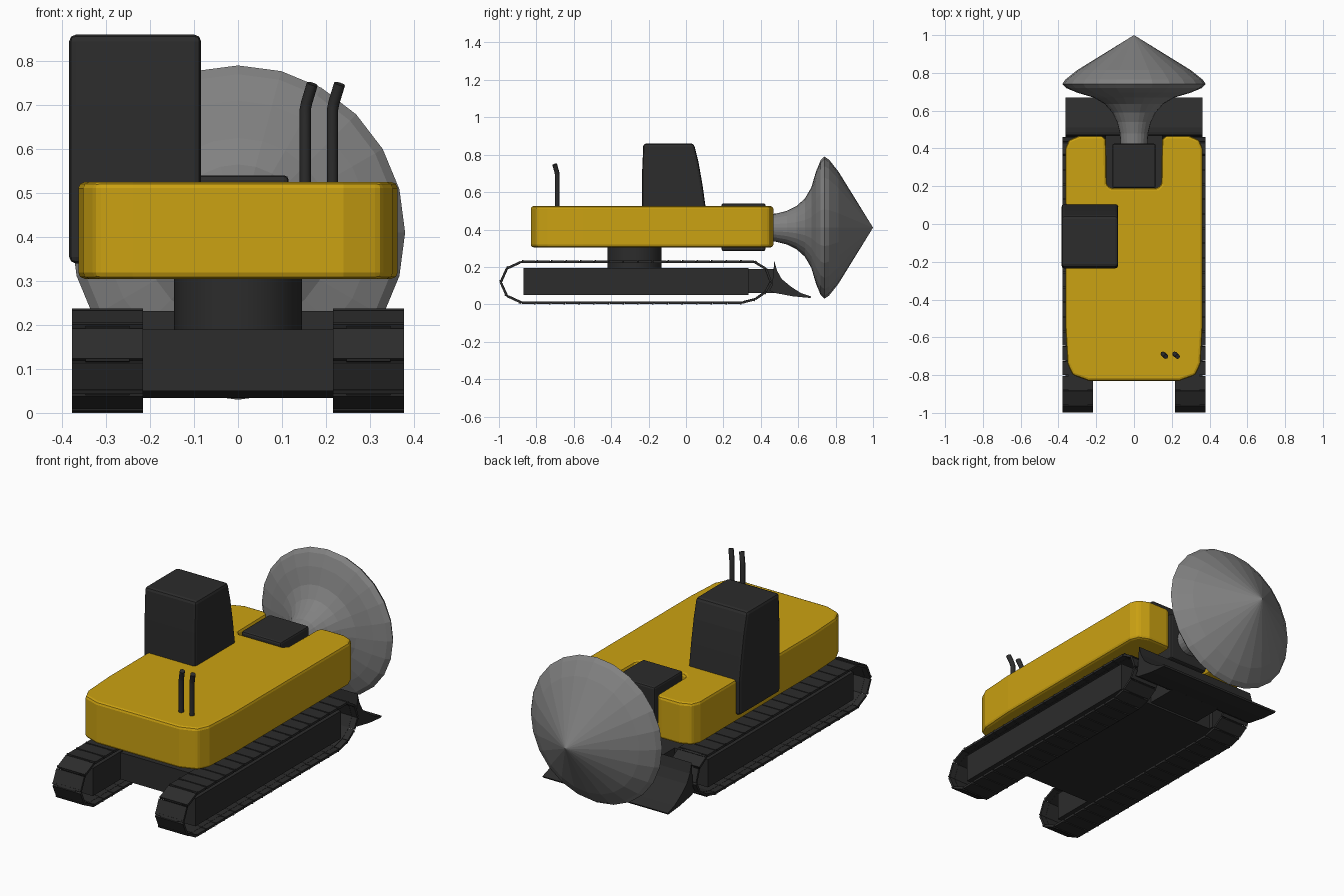
import bpy, bmesh, math
from mathutils import Vector, Matrix

if "Cube" in bpy.data.objects:
    bpy.data.objects.remove(bpy.data.objects["Cube"])


def material(name, rgb):
    m = bpy.data.materials.new(name)
    m.diffuse_color = (*rgb, 1)
    m.use_nodes = True
    m.node_tree.nodes["Principled BSDF"].inputs["Base Color"].default_value = m.diffuse_color
    return m


YELLOW = material("yellow_paint", (0.6, 0.36, 0.006))
DARK = material("dark_steel", (0.025, 0.025, 0.025))
STEEL = material("bare_steel", (0.22, 0.22, 0.22))


def finish(name, bm, mat, bevel=0, segments=2, mirror=False):
    bmesh.ops.recalc_face_normals(bm, faces=bm.faces)
    me = bpy.data.meshes.new(name)
    bm.to_mesh(me)
    bm.free()
    ob = bpy.data.objects.new(name, me)
    bpy.context.collection.objects.link(ob)
    me.materials.append(mat)
    if mirror:
        ob.modifiers.new("mirror", 'MIRROR')
    if bevel:
        b = ob.modifiers.new("bevel", 'BEVEL')
        b.width, b.segments = bevel, segments
        b.limit_method, b.angle_limit = 'ANGLE', math.radians(35)
    return ob


def prism(name, pts, axis, lo, hi, mat, **kw):
    """Extrude a flat outline along x (points are y,z) or z (points are x,y)."""
    bm = bmesh.new()
    place = (lambda p, d: (d, *p)) if axis == 'X' else (lambda p, d: (*p, d))
    f = bm.faces.new([bm.verts.new(place(p, lo)) for p in pts])
    new = bmesh.ops.extrude_face_region(bm, geom=[f])["geom"]
    move = (hi - lo, 0, 0) if axis == 'X' else (0, 0, hi - lo)
    bmesh.ops.translate(bm, vec=move, verts=[g for g in new if isinstance(g, bmesh.types.BMVert)])
    return finish(name, bm, mat, **kw)


def add_box(bm, lo, hi, matrix=Matrix()):
    lo, hi = Vector(lo), Vector(hi)
    m = matrix @ Matrix.Translation((lo + hi) / 2) @ Matrix.Diagonal((*(hi - lo), 1))
    bmesh.ops.create_cube(bm, size=1, matrix=m)


def box(name, lo, hi, mat, **kw):
    bm = bmesh.new()
    add_box(bm, lo, hi)
    return finish(name, bm, mat, **kw)


# Upper body with a front notch: half outline mirrored across x
half = [(0.145, 0.21), (0.148, 0.45), (0.17, 0.467), (0.29, 0.467), (0.345, 0.445),
        (0.363, 0.40), (0.363, -0.55), (0.352, -0.74), (0.325, -0.80), (0.24, -0.83)]
half = [(0.125, 0.19)] + half
outline = half + [(-x, y) for x, y in reversed(half)]
prism("upper_body", outline, 'Z', 0.305, 0.525, YELLOW, bevel=0.014)

# Cab hanging over one side
prism("cab", [(-0.235, 0.34), (0.105, 0.34), (0.105, 0.52), (0.088, 0.64),
              (0.067, 0.76), (0.042, 0.86), (-0.228, 0.86), (-0.235, 0.70)],
      'X', -0.384, -0.084, DARK, bevel=0.015)

# Drill mount block in the notch
box("drill_mount", (-0.115, 0.19, 0.285), (0.115, 0.425, 0.54), DARK, bevel=0.01)

# Flared drill head, lathed around the y axis
profile = [(0, 0.41), (0.07, 0.41), (0.075, 0.48), (0.09, 0.54), (0.115, 0.59), (0.155, 0.635),
           (0.215, 0.67), (0.30, 0.695), (0.36, 0.72), (0.38, 0.74), (0.363, 0.765),
           (0.30, 0.815), (0, 1.0)]
bm = bmesh.new()
vs = [bm.verts.new((0, y, 0.41 + r)) for r, y in profile]
es = [bm.edges.new(e) for e in zip(vs, vs[1:])]
bmesh.ops.spin(bm, geom=vs + es, cent=(0, 0, 0.41), axis=(0, 1, 0),
               angle=math.tau, steps=24, use_merge=True)
bmesh.ops.remove_doubles(bm, verts=bm.verts, dist=0.0005)
finish("drill_head", bm, STEEL)

# Twin exhaust pipes with bent tips
for i, x in enumerate((0.153, 0.215)):
    cu = bpy.data.curves.new("exhaust_pipe", 'CURVE')
    cu.dimensions = '3D'
    cu.bevel_depth, cu.bevel_resolution, cu.use_fill_caps = 0.0128, 2, True
    sp = cu.splines.new('POLY')
    path = [(x, -0.688, 0.50), (x, -0.688, 0.69), (x + 0.003, -0.69, 0.705), (x + 0.016, -0.702, 0.748)]
    sp.points.add(len(path) - 1)
    for p, co in zip(sp.points, path):
        p.co = (*co, 1)
    cu.materials.append(DARK)
    bpy.context.collection.objects.link(bpy.data.objects.new(f"exhaust_pipe_{i + 1}", cu))

# Slewing ring between body and chassis
bm = bmesh.new()
bmesh.ops.create_cone(bm, cap_ends=True, segments=32, radius1=0.145, radius2=0.145, depth=0.13,
                      matrix=Matrix.Translation((0, -0.275, 0.25)))
ring = finish("slewing_ring", bm, DARK)
bpy.context.view_layer.objects.active = ring
ring.select_set(True)
bpy.ops.object.shade_smooth_by_angle(angle=math.radians(35))

# Chassis, blade arm and track frames
box("chassis", (-0.24, -0.64, 0.05), (0.24, 0.31, 0.19), DARK)
box("blade_arm", (-0.15, 0.31, 0.06), (0.15, 0.48, 0.19), DARK)
box("track_frame", (0.232, -0.87, 0.05), (0.362, 0.335, 0.195), DARK, mirror=True)

# Dozer blade
prism("dozer_blade", [(0.472, 0.232), (0.487, 0.18), (0.512, 0.135), (0.56, 0.095), (0.615, 0.06),
                      (0.67, 0.042), (0.665, 0.034), (0.57, 0.043), (0.47, 0.062), (0.445, 0.075),
                      (0.46, 0.10), (0.466, 0.16)],
      'X', -0.363, 0.363, DARK)

# Crawler tracks: interlocking shoes laid along a closed loop
loop = [(-0.88, 0.228), (0.365, 0.228), (0.428, 0.19), (0.453, 0.12), (0.425, 0.065),
        (0.37, 0.027), (0.30, 0.009), (-0.88, 0.009), (-0.958, 0.045), (-0.991, 0.118), (-0.958, 0.192)]
bm = bmesh.new()
for a, b in zip(loop, loop[1:] + loop[:1]):
    a, b = Vector((0.297, *a)), Vector((0.297, *b))
    n = max(1, round((b - a).length / 0.078))
    pitch = (b - a).length / n
    d = (b - a).normalized()
    turn = Matrix.Rotation(math.atan2(d.z, d.y), 4, 'X')
    for k in range(n):
        m = Matrix.Translation(a.lerp(b, (k + 0.5) / n)) @ turn
        h = pitch / 2
        add_box(bm, (-0.081, -h * 0.94, -0.006), (0.081, h * 0.94, 0.006), m)
        add_box(bm, (-0.05, -h * 1.06, -0.007), (0.05, h * 0.84, 0.005), m)
        add_box(bm, (-0.081, -h * 0.94, 0.004), (0.081, -h * 0.72, 0.009), m)
finish("crawler_track", bm, DARK, mirror=True)
